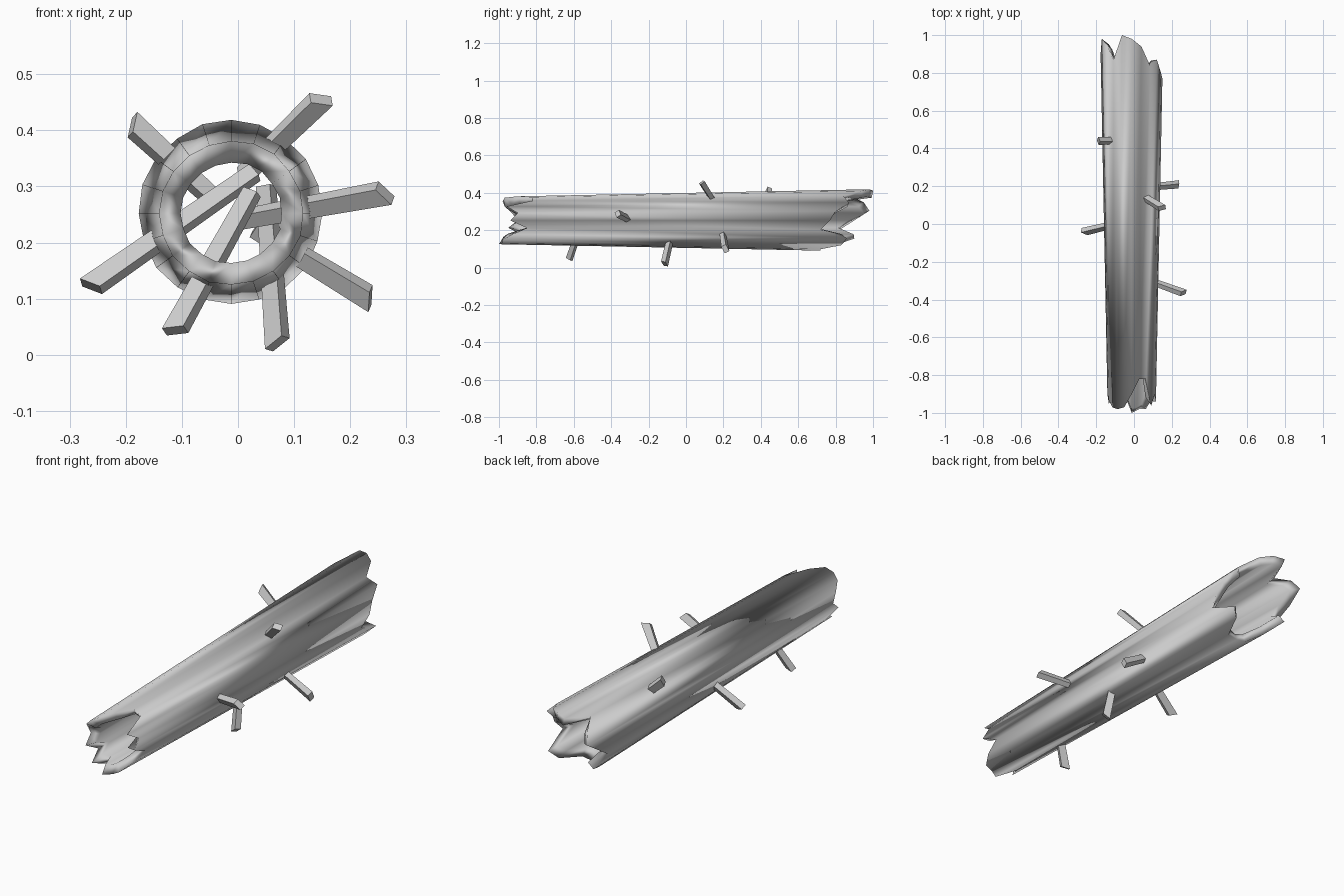
import bpy, bmesh, math, random
from mathutils import Vector, Matrix

if "Cube" in bpy.data.objects:
    bpy.data.objects.remove(bpy.data.objects["Cube"])

random.seed(4)
N = 20
CX, CZ = -0.012, 0.252

# jagged end depths around the rim, starting at the top and going towards +x
BACK = [.98, .94, .84, .87, .80, .77, .72, .86, .83, .72,
        .72, .72, .80, .90, .82, .90, .98, .95, .87, 1.0]
FRONT = [-.90, -.82, -.82, -.96, -.90, -.94, -.85, -.93, -.98, -.98,
         -1.0, -.90, -.97, -.88, -.95, -.90, -.93, -.97, -.98, -.97]


def outer_r(y):
    return 0.147 + 0.02 * y


def inner_r(y):
    return 0.108 + 0.02 * y


def ring(bm, depths, radius):
    verts = []
    for k, y in enumerate(depths):
        a = 2 * math.pi * k / N
        r = radius(y)
        verts.append(bm.verts.new((CX + r * math.sin(a), y, CZ + r * math.cos(a))))
    return verts


def finish(bm, name):
    bmesh.ops.recalc_face_normals(bm, faces=bm.faces[:])
    me = bpy.data.meshes.new(name)
    bm.to_mesh(me)
    bm.free()
    ob = bpy.data.objects.new(name, me)
    bpy.context.collection.objects.link(ob)
    return ob


# hollow tapered log with splintered ends, smooth all over (rims included)
bm = bmesh.new()
back_in = [y - random.uniform(0.0, 0.035) for y in BACK]
front_in = [y + random.uniform(0.0, 0.05) for y in FRONT]
rings = [ring(bm, FRONT, outer_r), ring(bm, BACK, outer_r),
         ring(bm, back_in, inner_r), ring(bm, front_in, inner_r)]
for i in range(4):
    a, b = rings[i], rings[(i + 1) % 4]
    for k in range(N):
        n = (k + 1) % N
        bm.faces.new((a[k], a[n], b[n], b[k])).smooth = True
finish(bm, "hollow_log")


# broken branch stubs: four-sided bars running through the wall
def branch(name, tip, root, w=0.036, t=0.028, slant=-0.009, twist=30):
    tip, root = Vector(tip), Vector(root)
    d = (tip - root).normalized()
    side = d.cross(Vector((0, 1, 0))).normalized()
    up = side.cross(d)
    turn = Matrix.Rotation(math.radians(twist), 3, d)
    side, up = turn @ side, turn @ up
    bm = bmesh.new()
    ends = []
    for p, s, f in ((root, 0, 0.8), (tip, slant, 1.0)):
        ends.append([bm.verts.new(p + side * (i * w / 2 * f) + up * (j * t / 2 * f) + d * (i * s))
                     for i, j in ((-1, -1), (1, -1), (1, 1), (-1, 1))])
    a, b = ends
    bm.faces.new(a)
    bm.faces.new(b)
    for k in range(4):
        n = (k + 1) % 4
        bm.faces.new((a[k], a[n], b[n], b[k]))
    return finish(bm, name)


STUBS = [
    ((.148, .085, .455), (0.01, .17, .32)),
    ((.262, -.365, .288), (0.0, -.27, .240)),
    ((.236, .210, .100), (0.03, .19, .225)),
    ((.070, -.115, .020), (.05, -.05, .300)),
    ((-.112, -.625, .043), (.025, -.54, .290)),
    ((-.262, -.040, .122), (.03, .03, .325)),
    ((-.188, .440, .410), (-.03, .44, .265)),
]
for i, (tip, root) in enumerate(STUBS):
    branch(f"branch_stub_{i + 1}", tip, root)
